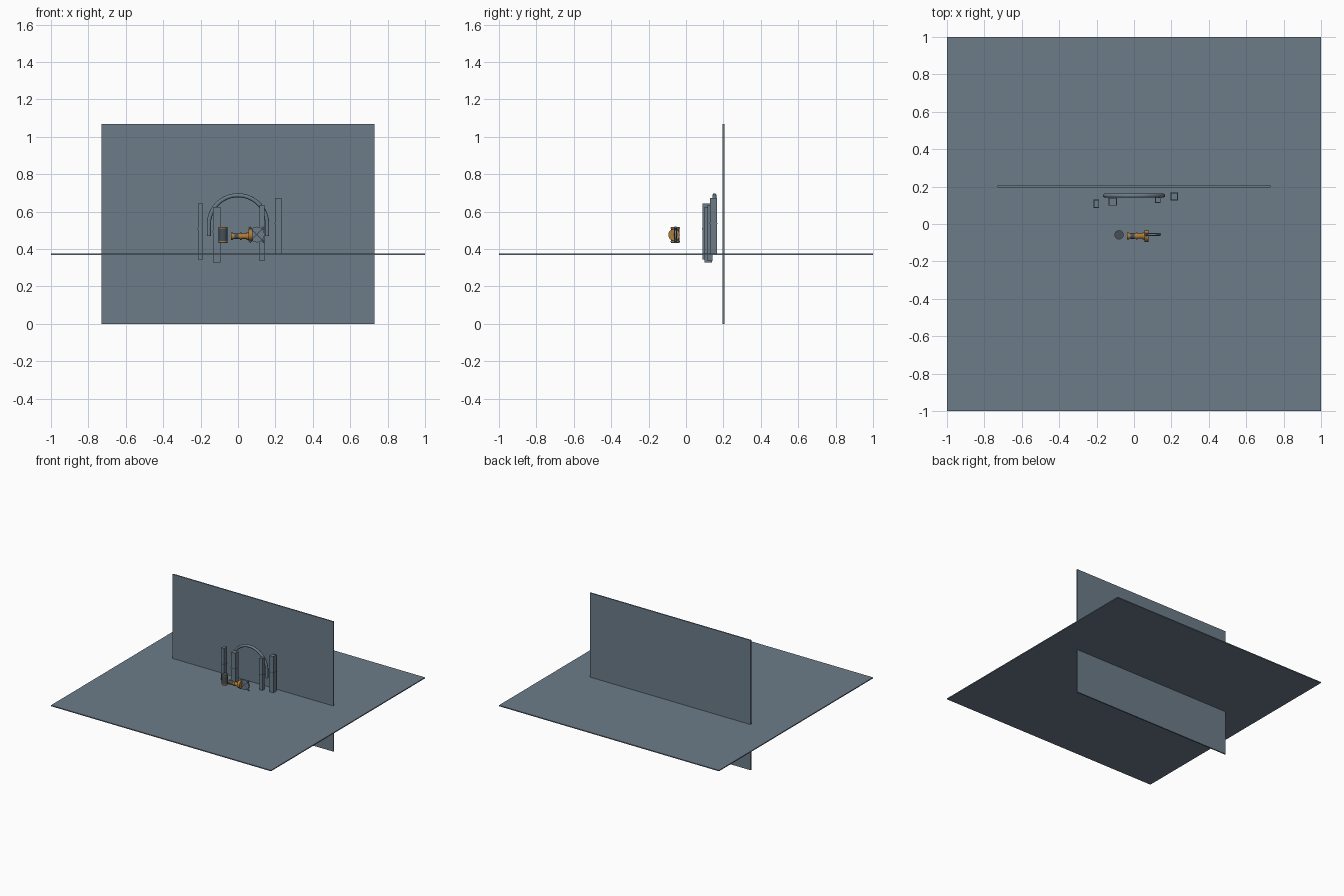
import bpy, math
from mathutils import Vector

old = bpy.data.objects.get("Cube")
if old:
    bpy.data.objects.remove(old, do_unlink=True)


def material(name, rgb):
    m = bpy.data.materials.new(name)
    m.use_nodes = True
    m.diffuse_color = (*rgb, 1)
    m.node_tree.nodes["Principled BSDF"].inputs["Base Color"].default_value = (*rgb, 1)
    return m


slate = material("slate", (0.15, 0.2, 0.25))
bronze = material("bronze orange", (0.42, 0.2, 0.04))
dark = material("dark iron", (0.06, 0.08, 0.1))


def finish(name, mat):
    o = bpy.context.object
    o.name = name
    o.data.materials.append(mat)
    return o


def box(name, lo, hi, mat=slate):
    lo, hi = Vector(lo), Vector(hi)
    bpy.ops.mesh.primitive_cube_add(size=1, location=(lo + hi) / 2)
    bpy.context.object.scale = hi - lo
    bpy.ops.object.transform_apply(location=False, rotation=False)
    return finish(name, mat)


def rod(name, a, b, r, mat, sides=24):
    a, b = Vector(a), Vector(b)
    bpy.ops.mesh.primitive_cylinder_add(vertices=sides, radius=r, depth=(b - a).length,
                                        location=(a + b) / 2)
    bpy.context.object.rotation_euler = (b - a).to_track_quat('Z', 'Y').to_euler()
    o = finish(name, mat)
    bpy.ops.object.shade_smooth_by_angle()
    return o


# Floor and wall slabs
box("floor", (-1, -1, 0.367), (1, 1, 0.375))
box("wall", (-0.73, 0.195, 0), (0.73, 0.205, 1.067))

# Four uneven pillars: x range, y range, z range
pillars = [
    ((-0.214, -0.188), (0.088, 0.128), (0.343, 0.642)),
    ((-0.134, -0.094), (0.1, 0.138), (0.327, 0.624)),
    ((0.115, 0.141), (0.115, 0.142), (0.335, 0.636)),
    ((0.197, 0.232), (0.128, 0.167), (0.371, 0.672)),
]
for i, (x, y, z) in enumerate(pillars):
    box(f"pillar_{i + 1}", (x[0], y[0], z[0]), (x[1], y[1], z[1]))
    mid = z[0] + 0.165
    box(f"pillar_band_{i + 1}", (x[0] - .002, y[0] - .002, mid - .003),
        (x[1] + .002, y[1] + .002, mid + .003))

# Arch: a swept round tube with short straight legs
curve = bpy.data.curves.new("arch", 'CURVE')
curve.dimensions = '3D'
curve.bevel_depth = 0.011
curve.bevel_resolution = 3
curve.use_fill_caps = True
path = [(-0.156, 0.47)]
path += [(-0.156 * math.cos(math.pi * i / 32), 0.531 + 0.156 * math.sin(math.pi * i / 32))
         for i in range(33)]
path.append((0.156, 0.47))
spline = curve.splines.new('POLY')
spline.points.add(len(path) - 1)
for p, (x, z) in zip(spline.points, path):
    p.co = (x, 0.152, z, 1)
arch = bpy.data.objects.new("arch", curve)
bpy.context.collection.objects.link(arch)
curve.materials.append(slate)

# Upright drum with bronze rims
cx, cy = -0.08, -0.058
rod("drum", (cx, cy, 0.433), (cx, cy, 0.518), 0.0235, dark)
for name, z in (("lower", 0.437), ("upper", 0.51)):
    rod(f"drum_{name}_rim", (cx, cy, z), (cx, cy, z + 0.005), 0.025, bronze)

# Horizontal grip with bronze rings
gy, gz = -0.064, 0.468
rod("grip", (-0.037, gy, gz), (0.06, gy, gz), 0.014, bronze)
for i, x in enumerate((-0.037, 0.01, 0.045)):
    rod(f"grip_ring_{i + 1}", (x, gy, gz), (x + 0.01, gy, gz), 0.019, bronze)
rod("grip_collar", (-0.02, gy, gz), (0.004, gy, gz), 0.016, dark)

# Guard and thin toothed wheel at the end of the grip
rod("guard", (0.056, gy, 0.475), (0.078, gy, 0.475), 0.031, bronze)
wx, wy, wz = 0.1, -0.056, 0.477
rod("wheel", (wx, wy - .006, wz), (wx, wy + .006, wz), 0.042, slate, 16)
for i in range(4):
    a = math.pi / 4 + i * math.pi / 2
    tip = (wx + 0.056 * math.cos(a), wy, wz + 0.056 * math.sin(a))
    rod(f"wheel_tooth_{i + 1}", (wx, wy, wz), tip, 0.007, slate, 8)
